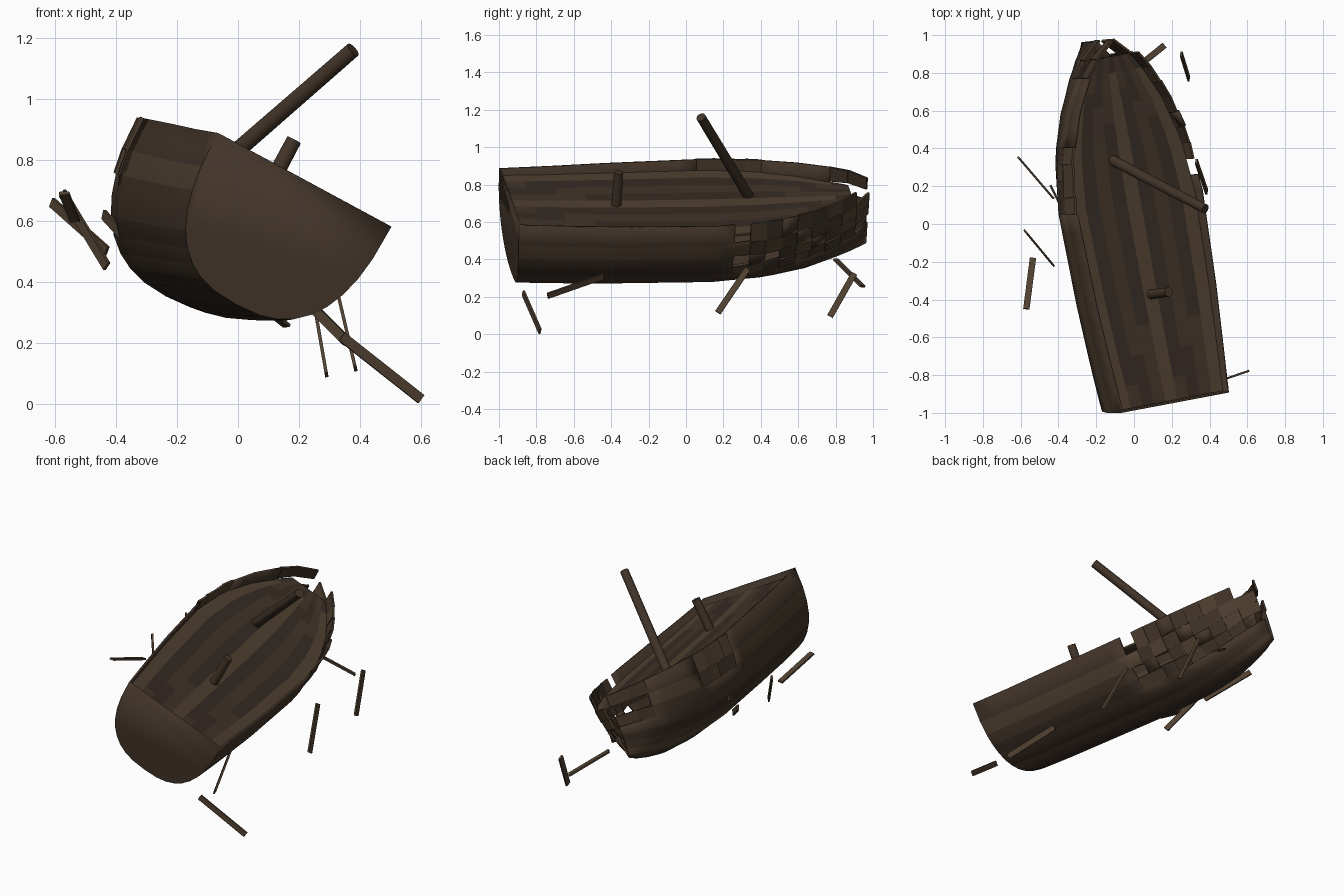
import bpy, bmesh, random
from math import sin, cos, pi, radians
from mathutils import Matrix, Vector

if "Cube" in bpy.data.objects:
    bpy.data.objects.remove(bpy.data.objects["Cube"])

random.seed(4)

def mat(name, c):
    m = bpy.data.materials.new(name)
    m.diffuse_color = (*c, 1)
    m.use_nodes = True
    m.node_tree.nodes["Principled BSDF"].inputs["Base Color"].default_value = m.diffuse_color
    return m

MATS = [mat("wood_dark", (0.037, 0.024, 0.017)),
        mat("wood_mid", (0.054, 0.034, 0.022)),
        mat("wood_light", (0.080, 0.052, 0.031))]

# resting pose of the wreck: yawed, slightly pitched, rolled to starboard
POSE = (Matrix.Translation((0.06, 0.02, 0.78)) @ Matrix.Rotation(radians(9.3), 4, 'Z')
        @ Matrix.Rotation(radians(2.7), 4, 'X') @ Matrix.Rotation(radians(28), 4, 'Y'))

# stations: y, half beam, keel depth, fullness, deck level, rail level
STATIONS = [(-0.98, .328, .465, 2.6, -.05, 0), (-0.7, .35, .478, 2.6, -.07, -.013),
            (-0.4, .37, .488, 2.6, -.087, -.022), (0.1, .388, .506, 2.5, -.107, -.035),
            (0.4, .353, .505, 2.4, -.112, -.034), (0.63, .278, .485, 2.2, -.112, -.025),
            (0.8, .188, .445, 2.1, -.11, -.013), (0.9, .115, .415, 2.0, -.10, -.005),
            (0.97, .025, .385, 2.0, -.10, 0)]

def station(y):
    for a, b in zip(STATIONS, STATIONS[1:]):
        if y <= b[0] + 1e-6:
            f = (y - a[0]) / (b[0] - a[0])
            return [p + (q - p) * f for p, q in zip(a, b)]
    return list(STATIONS[-1])

ROWS, SUB = 18, 2
YS = [-0.98, -0.85, -0.7, -0.55, -0.4, -0.27, -0.14, 0.0] + [0.1 + 0.087 * i for i in range(11)]

def hull_pt(i, j):
    y, a, d, n, _, rail = station(YS[i])
    th = pi * j / ROWS
    c, s = cos(th), max(0, sin(th))
    if j in (0, ROWS):
        s = 0
    x = (1 if c >= 0 else -1) * abs(c) ** (2 / n) * a
    h = s ** (2 / n)
    if i == 0:
        y += 0.03 * h * h
    return Vector((x, y, rail - (d + rail) * h))

def finish(name, bm, thick=0, smooth=True, posed=True, offset=-1):
    me = bpy.data.meshes.new(name)
    bm.to_mesh(me)
    bm.free()
    for m in MATS:
        me.materials.append(m)
    ob = bpy.data.objects.new(name, me)
    bpy.context.collection.objects.link(ob)
    if posed:
        ob.matrix_world = POSE
    if thick:
        mod = ob.modifiers.new("thickness", 'SOLIDIFY')
        mod.thickness = thick
        mod.offset = offset
    if smooth:
        bpy.ops.object.select_all(action='DESELECT')
        ob.select_set(True)
        bpy.context.view_layer.objects.active = ob
        bpy.ops.object.shade_smooth_by_angle(angle=radians(35))
    return ob

# cells by bow index k and row j; j = 0 is the starboard rail, ROWS - 1 the port rail
STAR_HOLES = {(1, 0), (1, 2), (3, 2), (9, 0), (9, 3)}
PORT_HOLES = {(9, ROWS - 2), (8, ROWS - 2)}

def broken(k, j):
    if (k, j) in STAR_HOLES or (k, j) in PORT_HOLES:
        return True
    if j < 4:
        return k >= 1 and (k > 6 or (k * 3 + j * 5) % 4 != 0)
    return (j >= ROWS - 2 and 0 <= k < 4) or (j >= ROWS - 3 and k > 7)

# sound part of the hull, with loose patch planks where it is broken
hull, patch = bmesh.new(), bmesh.new()
grid = [[hull.verts.new(hull_pt(i, j)) for j in range(ROWS + 1)] for i in range(len(YS))]
for i in range(len(YS) - 1):
    for j in range(ROWS):
        k = i - 8
        if not broken(k, j):
            f = hull.faces.new((grid[i][j], grid[i][j + 1], grid[i + 1][j + 1], grid[i + 1][j]))
            f.material_index = (1, 2, 1, 0, 1)[j % 5]
        elif (k, j) not in STAR_HOLES and (k, j) not in PORT_HOLES:
            ps = [hull_pt(i, j), hull_pt(i, j + 1), hull_pt(i + 1, j + 1), hull_pt(i + 1, j)]
            c = sum(ps, Vector()) / 4
            n = (ps[1] - ps[0]).cross(ps[3] - ps[0]).normalized()
            if n.dot(Vector((c.x, 0, c.z))) < 0:
                n = -n
            rot = (Matrix.Rotation(random.uniform(-.03, .03), 3, n)
                   @ Matrix.Rotation(random.uniform(-.06, .06), 3, 'Z'))
            off = n * random.uniform(-0.006, 0.004)
            f = patch.faces.new([patch.verts.new(c + off + rot @ ((p - c) * 1.02)) for p in ps])
            f.material_index = random.choice((1, 1, 2, 2))
hull.faces.new(grid[0]).material_index = 1        # transom
bmesh.ops.delete(hull, geom=[v for v in hull.verts if not v.link_faces], context='VERTS')
for bm in (hull, patch):
    bmesh.ops.recalc_face_normals(bm, faces=bm.faces)
finish("hull", hull, 0.014)
finish("broken_side_planks", patch, 0.012, False, offset=0)

# deck boards with staggered tones
deck = bmesh.new()
COLS = 9
dy = [y for y in YS if y < 0.92]
def deck_pt(y, u):
    s = station(y)
    half = s[1] * 0.985 - 0.008
    return Vector((half * u, y + (0.012 if y < -0.9 else 0), s[4]))
dg = [[deck.verts.new(deck_pt(y, -1 + 2 * k / COLS)) for k in range(COLS + 1)] for y in dy]
for k in range(COLS):
    shift = (k * 5) % 4
    for i in range(len(dy) - 1):
        f = deck.faces.new((dg[i][k], dg[i][k + 1], dg[i + 1][k + 1], dg[i + 1][k]))
        end = i < shift or i > len(dy) - 3 - shift
        f.material_index = (1 if k % 2 else 0) if end else (2, 0, 1, 0)[k % 4]
bmesh.ops.recalc_face_normals(deck, faces=deck.faces)
finish("deck", deck, 0.012, False)

# mast stumps
def pole(name, p, q, r):
    p, q = Vector(p), Vector(q)
    bm = bmesh.new()
    bmesh.ops.create_cone(bm, cap_ends=True, segments=14, radius1=r, radius2=r * 0.92, depth=(q - p).length)
    m = Matrix.Translation((p + q) / 2) @ (q - p).to_track_quat('Z', 'Y').to_matrix().to_4x4()
    bmesh.ops.transform(bm, matrix=m, verts=bm.verts)
    for f in bm.faces:
        f.material_index = 1
    finish(name, bm, posed=False)

pole("fallen_mast", (-0.115, 0.338, 0.732), (0.377, 0.08, 1.16), 0.028)
pole("mast_stump", (0.075, -0.375, 0.66), (0.184, -0.36, 0.865), 0.027)

# loose planks: start, end, direction of the wide side
LOOSE = [((.34, -.87, .22), (.6, -.78, .015), (0, 0, 1)),
         ((.33, .33, .35), (.385, .17, .115), (0, 1, 0)),
         ((.25, .9, .325), (.29, .77, .095), (0, 1, 0)),
         ((-.02, .8, .4), (.16, .945, .255), (1, -1, 0)),
         ((.25, -.44, .31), (.355, -.74, .205), (0, 1, 1)),
         ((-.61, .35, .66), (-.43, .14, .5), (0, 0, 1)),
         ((-.575, -.04, .69), (-.43, -.215, .45), (0, 0, 1)),
         ((-.535, -.18, .6), (-.57, -.45, .69), (1, 0, 0)),
         ((-.44, .2, .62), (-.33, -.02, .5), (0, 0, 1))]
for idx, (p, q, w) in enumerate(LOOSE):
    p, q = Vector(p), Vector(q)
    z = (q - p).normalized()
    y = z.cross(Vector(w)).normalized()
    x = y.cross(z)
    m = Matrix((x, y, z)).transposed().to_4x4()
    bm = bmesh.new()
    bmesh.ops.create_cube(bm, size=1)
    m = Matrix.Translation((p + q) / 2) @ m @ Matrix.Diagonal((0.033, 0.011, (q - p).length, 1))
    bmesh.ops.transform(bm, matrix=m, verts=bm.verts)
    for f in bm.faces:
        f.material_index = 2
    finish(f"loose_plank_{idx + 1}", bm, smooth=False, posed=False)
